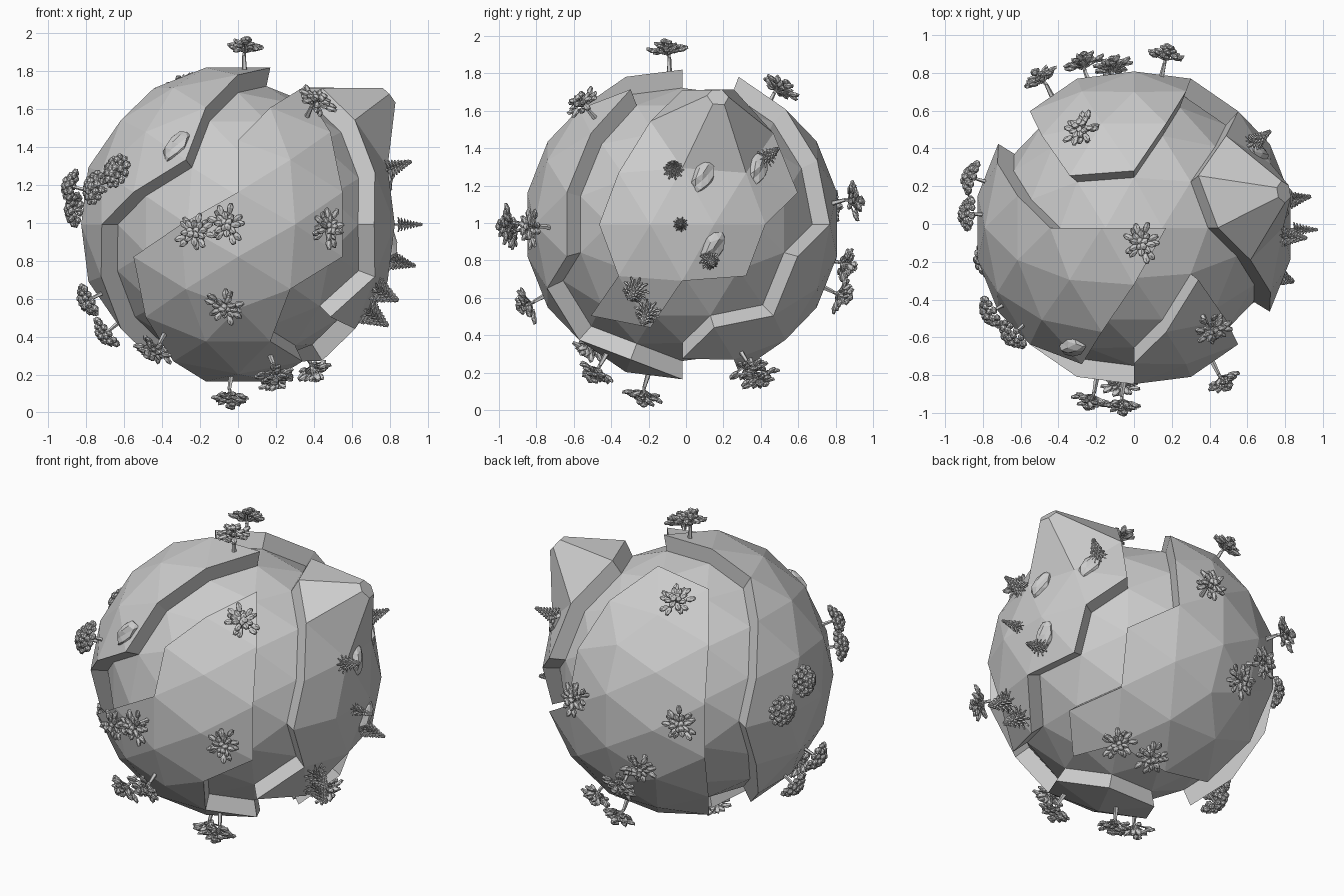
import bpy, bmesh, math, random
from itertools import product, combinations
from mathutils import Vector, Matrix

random.seed(4)
if "Cube" in bpy.data.objects:
    bpy.data.objects.remove(bpy.data.objects["Cube"])

LOW, HIGH = 0.745, 0.845
CENTRE = Vector((0, -.02, .992))

stone = bpy.data.materials.new("plain grey")
stone.use_nodes = True
stone.diffuse_color = (0.6, 0.6, 0.6, 1)
stone.node_tree.nodes["Principled BSDF"].inputs["Base Color"].default_value = (0.6, 0.6, 0.6, 1)


def to_mesh(bm, name):
    mesh = bpy.data.meshes.new(name)
    bm.to_mesh(mesh)
    bm.free()
    mesh.materials.append(stone)
    return mesh


def place(mesh, name, matrix):
    obj = bpy.data.objects.new(name, mesh)
    obj.matrix_world = matrix
    bpy.context.collection.objects.link(obj)


# Faceted ball: each icosahedron side is split into nine triangles
PHI = (1 + 5 ** 0.5) / 2
corners = []
for a, b in product((-1, 1), (-PHI, PHI)):
    corners += [Vector((a, 0, b)), Vector((0, b, a)), Vector((b, a, 0))]
sides = [t for t in combinations(corners, 3)
         if all((p - q).length < 2.1 for p, q in combinations(t, 2))]
globe = bmesh.new()
N = 3
for a, b, c in sides:
    if (b - a).cross(c - a).dot(a) < 0:
        b, c = c, b
    grid = {(i, j): globe.verts.new((a * (N - i - j) + b * i + c * j).normalized() * LOW)
            for i in range(N + 1) for j in range(N + 1 - i)}
    for i, j in grid:
        if i + j < N:
            globe.faces.new((grid[i, j], grid[i + 1, j], grid[i, j + 1]))
        if i + j < N - 1:
            globe.faces.new((grid[i + 1, j], grid[i + 1, j + 1], grid[i, j + 1]))
bmesh.ops.remove_doubles(globe, verts=globe.verts, dist=0.001)

# Centre lines of the sunken valleys between the plates
valleys = [
    [(.29, 0, .78), (.17, -.28, .75), (0, -.54, .62), (-.14, -.74, .38), (-.14, -.79, .25),
     (-.43, -.72, .08), (-.65, -.54, -.08), (-.6, -.42, -.38), (-.47, -.22, -.65), (-.3, 0, -.78)],
    [(-.3, .1, -.78), (-.38, .13, -.74), (-.55, .33, -.52), (-.64, .48, -.22), (-.64, .53, 0),
     (-.64, .48, .22), (-.55, .33, .52), (-.38, .13, .74), (0, .15, .83), (.3, .1, .78)],
    [(.17, .28, .78), (.25, .4, .7), (.38, .6, .42), (.43, .71, .08), (.64, .53, -.08),
     (.6, .42, -.38), (.7, .09, -.43), (.53, -.08, -.64), (.38, -.13, -.74), (.3, .1, -.78),
     (0, .15, -.83), (-.3, .1, -.78)],
    [(.29, 0, .78), (.38, -.13, .74), (.55, -.33, .52), (.64, -.48, .22), (.64, -.53, 0),
     (.64, -.48, -.22), (.38, -.6, -.42), (.33, -.52, -.56), (.47, -.22, -.65), (.53, -.08, -.64)],
]
samples = [Vector(p).lerp(Vector(q), k / 6).normalized()
           for line in valleys for p, q in zip(line, line[1:]) for k in range(7)]


def is_plate(face):
    d = face.calc_center_median().normalized()
    return min((d - s).length for s in samples) > 0.15


# Raised plates, with one corner pulled out into a blunt peak
raised = bmesh.ops.extrude_face_region(globe, geom=[f for f in globe.faces if is_plate(f)])
tops = [v for v in raised["geom"] if isinstance(v, bmesh.types.BMVert)]
for v in tops:
    v.co = v.co.normalized() * HIGH
bmesh.ops.recalc_face_normals(globe, faces=globe.faces)
peak = min(tops, key=lambda v: (v.co - Vector((.62, .17, .55))).length)
peak.co = (.84, .2, .72)
bmesh.ops.bevel(globe, geom=[peak], offset=0.085, offset_type='OFFSET', segments=1,
                profile=0.5, affect='VERTICES')
place(to_mesh(globe, "planet"), "planet", Matrix.Translation(CENTRE))


def blob(bm, pos, size, turn=0.0, tilt=0.0):
    m = (Matrix.Translation(pos) @ Matrix.Rotation(turn, 4, 'Z')
         @ Matrix.Rotation(tilt, 4, 'Y') @ Matrix.Diagonal((*size, 1)))
    bmesh.ops.create_icosphere(bm, subdivisions=1, radius=1, matrix=m)


def stick(bm, start, end, r1, r2, sides=5):
    start, end = Vector(start), Vector(end)
    axis = end - start
    m = Matrix.Translation((start + end) / 2) @ axis.to_track_quat('Z', 'Y').to_matrix().to_4x4()
    bmesh.ops.create_cone(bm, cap_ends=True, segments=sides, radius1=r1, radius2=r2,
                          depth=axis.length, matrix=m)


def polar(r, ang, z):
    return Vector((r * math.cos(ang), r * math.sin(ang), z))


# Flat tree: bent trunk and loose layers of long leaf clumps
def flat_tree():
    bm = bmesh.new()
    stick(bm, (0, 0, -.03), (.01, 0, .055), .015, .01)
    stick(bm, (.01, 0, .055), (0, 0, .13), .01, .006)
    for n, r, z, length in ((10, .08, .095, .036), (8, .045, .115, .034), (4, .016, .135, .024)):
        for k in range(n):
            ang = math.tau * k / n + random.uniform(-.25, .25)
            stick(bm, (0, 0, .07), polar(r, ang, z), .005, .003, 3)
            blob(bm, polar(r * random.uniform(.8, 1.15), ang, z + random.uniform(-.014, .014)),
                 (length, .019, .014), ang, random.uniform(-.5, .2))
    return to_mesh(bm, "flat_tree")


# Round tree: trunk with a dome of small lumps
def round_tree():
    bm = bmesh.new()
    stick(bm, (0, 0, -.03), (0, 0, .08), .013, .008)
    for n, r, z in ((11, .078, .08), (9, .056, .1), (5, .028, .118), (1, 0, .122)):
        for k in range(n):
            s = random.uniform(.02, .026)
            blob(bm, polar(r, math.tau * k / n + z * 30, z), (s, s, s * .85), k)
    return to_mesh(bm, "round_tree")


# Conifer: trunk with tiers of drooping needles
def conifer(width, needle):
    bm = bmesh.new()
    stick(bm, (0, 0, -.03), (0, 0, .15), .008, .002)
    for t in range(8):
        z, r = .025 + .016 * t, width * (1 - t / 9)
        for k in range(9):
            ang = math.tau * (k + t / 2) / 9
            stick(bm, (0, 0, z + .012), polar(r, ang, z), needle, needle / 3, 4)
    return to_mesh(bm, "conifer")


# Rock: a squashed, roughened ball
def rock_shape():
    bm = bmesh.new()
    bmesh.ops.create_icosphere(bm, subdivisions=2, radius=1)
    for v in bm.verts:
        v.co *= random.uniform(.8, 1.1)
        v.co = Vector((v.co.x * .1, v.co.y * .06, v.co.z * .055))
    return to_mesh(bm, "rock")


def plant(mesh, name, spots, height=0.82, turn=None):
    for p in spots:
        d = Vector(p).normalized()
        spin = random.uniform(0, math.tau) if turn is None else turn
        m = (Matrix.Translation(CENTRE + d * height) @ d.to_track_quat('Z', 'Y').to_matrix().to_4x4()
             @ Matrix.Rotation(spin, 4, 'Z'))
        place(mesh, name, m)


plant(flat_tree(), "flat_tree", [
    (.04, -.08, .93), (-.3, .56, .78), (.43, -.55, .67), (-.23, -.92, -.04), (-.06, -.94, 0),
    (-.07, -.83, -.43), (.48, -.82, -.02), (-.45, -.5, -.67), (.2, -.48, -.82), (.43, .38, -.83),
    (.2, .42, -.83), (-.04, -.21, -.93), (.17, .93, .13), (-.27, .89, -.22), (-.12, .9, -.4),
    (-.52, .83, .1)], .84)
plant(round_tree(), "round_tree", [
    (-.9, .28, .08), (-.92, .08, .21), (-.78, -.46, .2), (-.66, -.58, .29),
    (-.83, -.18, -.42), (-.73, -.08, -.6)])
plant(conifer(.055, .011), "conifer", [
    (.62, .44, .35), (.85, -.05, .31), (.9, .16, -.21)])
plant(conifer(.075, .014), "broad_conifer", [(.8, -.27, -.38), (.74, -.2, -.5)])
plant(conifer(.04, .008), "slim_conifer", [(.97, -.01, 0)])
plant(rock_shape(), "rock", [(-.35, -.67, .44), (.8, .11, .27), (.8, .16, -.12), (.66, .4, .3)], .81, 1)
